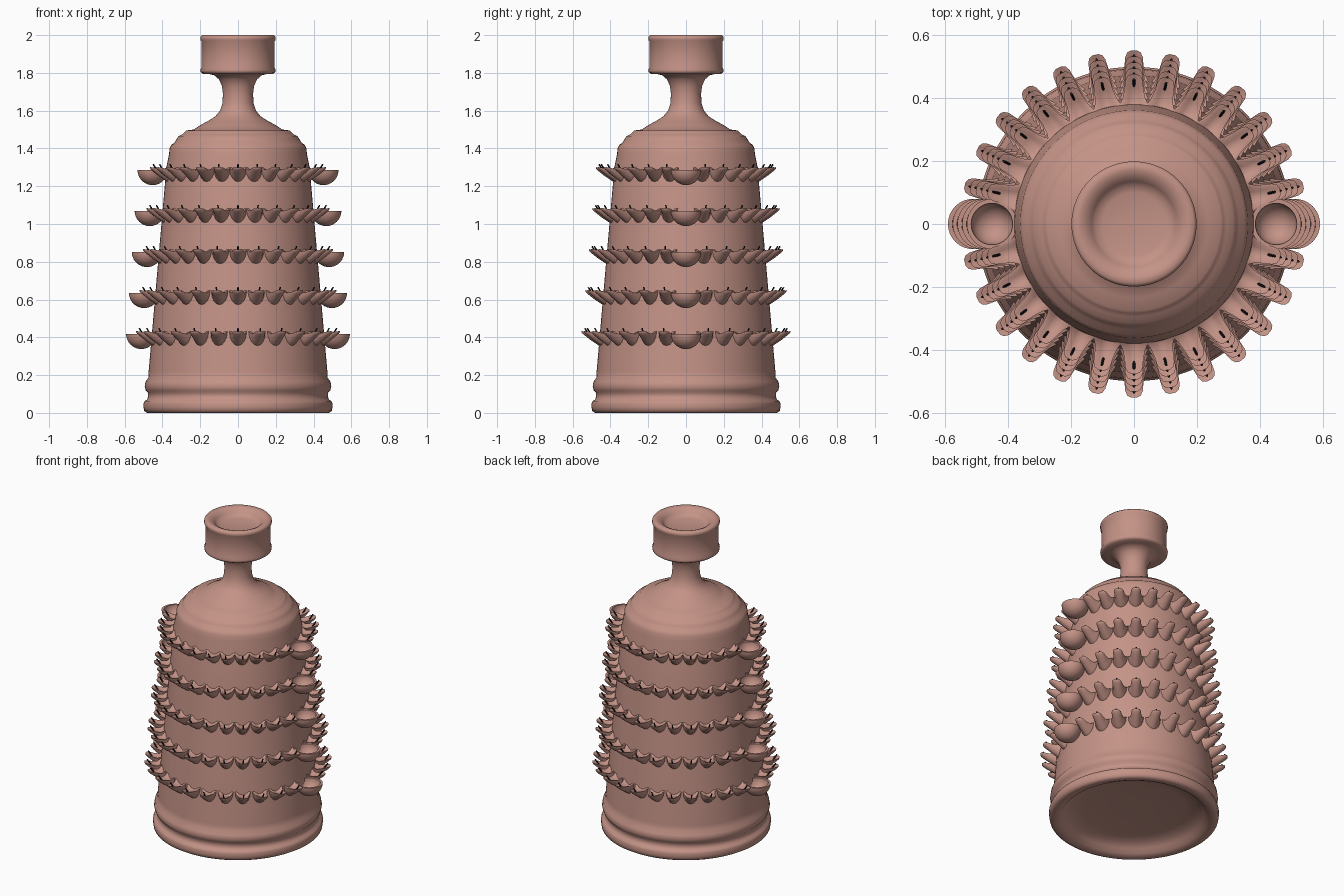
import bpy, bmesh, math
from mathutils import Vector, Matrix

if "Cube" in bpy.data.objects:
    bpy.data.objects.remove(bpy.data.objects["Cube"])


def material(name, col):
    m = bpy.data.materials.new(name)
    m.diffuse_color = (*col, 1)
    m.use_nodes = True
    m.node_tree.nodes["Principled BSDF"].inputs["Base Color"].default_value = m.diffuse_color
    return m


clay = material("clay", (0.55, 0.29, 0.24))
soot = material("soot", (0.01, 0.01, 0.01))


def finish(name, bm, mat, angle=40):
    bmesh.ops.recalc_face_normals(bm, faces=bm.faces)
    me = bpy.data.meshes.new(name)
    bm.to_mesh(me)
    bm.free()
    ob = bpy.data.objects.new(name, me)
    bpy.context.collection.objects.link(ob)
    me.materials.append(mat)
    bpy.ops.object.select_all(action='DESELECT')
    ob.select_set(True)
    bpy.context.view_layer.objects.active = ob
    bpy.ops.object.shade_smooth_by_angle(angle=math.radians(angle))
    return ob


def bridge(bm, rings):
    for a, b in zip(rings, rings[1:]):
        n = len(a)
        for i in range(n):
            j = (i + 1) % n
            bm.faces.new((a[i], a[j], b[j], b[i]))


def lathe(bm, profile, segs, centre=(0, 0, 0)):
    # revolve (radius, z) points; both ends close onto the axis
    c = Vector(centre)
    rings = [[bm.verts.new(c + Vector((r * math.cos(2 * math.pi * i / segs),
                                       r * math.sin(2 * math.pi * i / segs), z)))
              for i in range(segs)] for r, z in profile]
    bridge(bm, rings)
    for ring in (rings[0], rings[-1]):
        bm.faces.new(ring)


def body_radius(z):
    return 0.475 - 0.087 * (z - 0.2)


# tower: recessed base, tapering drum, stepped shoulder, neck and cup
profile = [
    (0.10, 0.075), (0.30, 0.07), (0.37, 0.06), (0.41, 0.035),
    (0.43, 0.012), (0.455, 0.002), (0.48, 0.0), (0.497, 0.01), (0.50, 0.03),
    (0.50, 0.05), (0.495, 0.062), (0.482, 0.07), (0.476, 0.085), (0.476, 0.105),
    (0.488, 0.118), (0.494, 0.14), (0.490, 0.165), (0.475, 0.185), (0.473, 0.22),
    (body_radius(0.6), 0.6), (body_radius(1.0), 1.0), (body_radius(1.3), 1.3),
    (0.365, 1.37), (0.362, 1.40), (0.352, 1.42), (0.335, 1.432), (0.325, 1.45),
    (0.315, 1.465), (0.295, 1.475), (0.284, 1.485), (0.275, 1.495), (0.235, 1.50),
    (0.205, 1.52), (0.16, 1.545), (0.12, 1.57), (0.095, 1.60), (0.082, 1.64),
    (0.08, 1.69), (0.085, 1.73), (0.10, 1.765), (0.125, 1.787), (0.15, 1.793),
    (0.185, 1.795), (0.197, 1.803), (0.199, 1.815), (0.193, 1.83), (0.193, 1.965),
    (0.199, 1.975), (0.199, 1.99), (0.19, 2.0), (0.17, 1.999), (0.15, 1.99),
    (0.135, 1.975), (0.125, 1.962), (0.10, 1.955), (0.02, 1.952),
]
bm = bmesh.new()
lathe(bm, profile, 96)
finish("tower_body", bm, clay, 60)

# rows of spouted lamps with wicks, and a round bowl on each side
ROWS = [0.418 + 0.217 * i for i in range(5)]
SLOTS = 28
# reach from wall, half width, top edge, underside
SECTIONS = [(-0.03, 0.052, 0.03, -0.08), (0.0, 0.045, 0.012, -0.066),
            (0.02, 0.036, 0.0, -0.052), (0.05, 0.030, 0.004, -0.032),
            (0.075, 0.028, 0.011, -0.012), (0.09, 0.021, 0.014, 0.0),
            (0.096, 0.010, 0.015, 0.008)]


def lamp(bm, angle, wall, z):
    turn = Matrix.Rotation(angle, 3, 'Z')
    rings = []
    for d, w, top, bot in SECTIONS:
        h = top - bot
        pts = [(-w * math.cos(math.pi * k / 8), top - h * math.sin(math.pi * k / 8))
               for k in range(9)]
        pts += [(w * 0.75, top), (w * 0.4, top - h * 0.15), (0, top - h * 0.22),
                (-w * 0.4, top - h * 0.15), (-w * 0.75, top)]
        rings.append([bm.verts.new(turn @ Vector((wall + d, y, z + zz))) for y, zz in pts])
    bridge(bm, rings)
    bm.faces.new(rings[0])
    bm.faces.new(rings[-1])


def wick(bm, angle, wall, z):
    a, b = Vector((wall + 0.058, 0, z - 0.004)), Vector((wall + 0.08, 0, z + 0.03))
    m = (Matrix.Rotation(angle, 4, 'Z') @ Matrix.Translation((a + b) / 2)
         @ (b - a).to_track_quat('Z', 'Y').to_matrix().to_4x4())
    bmesh.ops.create_cone(bm, cap_ends=True, segments=8, radius1=0.004, radius2=0.004,
                          depth=(b - a).length, matrix=m)


# bowl cross-section: outer hemisphere, flat lip, inner hollow
steps = [math.radians(a) for a in range(4, 91, 8)] + [math.pi / 2]
bowl = [(0.08 * math.sin(a), -0.08 * math.cos(a)) for a in steps]
bowl += [(0.066 * math.sin(a), -0.066 * math.cos(a)) for a in reversed(steps)]

lamps, wicks, bowls = bmesh.new(), bmesh.new(), bmesh.new()
for row, z in enumerate(ROWS):
    wall = body_radius(z)
    for i in range(SLOTS):
        angle = 2 * math.pi * i / SLOTS
        if i % (SLOTS // 2) == 0:
            x = math.copysign(0.512 - 0.015 * row, math.cos(angle))
            lathe(bowls, bowl, 32, (x, 0, z))
        else:
            lamp(lamps, angle, wall, z)
            wick(wicks, angle, wall, z)
finish("spouted_lamps", lamps, clay, 50)
finish("lamp_wicks", wicks, soot)
finish("side_bowls", bowls, clay)
